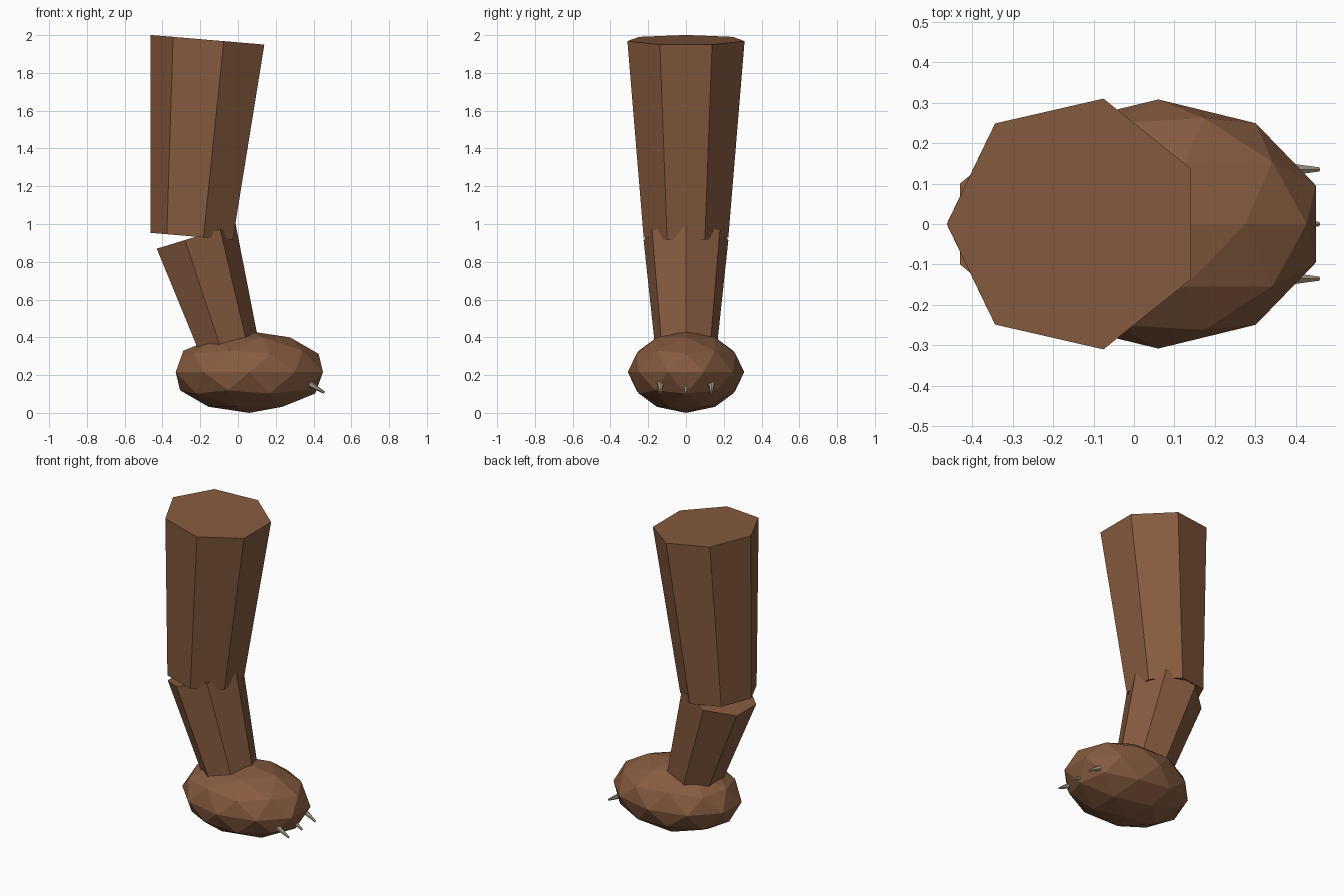
import bpy, bmesh
from math import sin, cos, pi
from mathutils import Vector

if "Cube" in bpy.data.objects:
    bpy.data.objects.remove(bpy.data.objects["Cube"])


def material(name, rgb):
    m = bpy.data.materials.new(name)
    m.diffuse_color = (*rgb, 1)
    m.use_nodes = True
    m.node_tree.nodes["Principled BSDF"].inputs["Base Color"].default_value = m.diffuse_color
    return m


BROWN = material("brown_hide", (0.24, 0.105, 0.05))
CLAW = material("claw_grey", (0.42, 0.36, 0.27))


def finish(name, bm, mat):
    bmesh.ops.recalc_face_normals(bm, faces=bm.faces)
    me = bpy.data.meshes.new(name)
    bm.to_mesh(me)
    bm.free()
    me.materials.append(mat)
    ob = bpy.data.objects.new(name, me)
    bpy.context.collection.objects.link(ob)
    return ob


def tapered(name, start, end, r1, r2, sides, phase, mat):
    """Flat-sided tapered limb between two points, capped at both ends."""
    start, end = Vector(start), Vector(end)
    side = Vector((0, 1, 0))
    across = side.cross((end - start).normalized())
    bm = bmesh.new()
    rings = []
    for c, r in ((start, r1), (end, r2)):
        angles = [phase + 2 * pi * i / sides for i in range(sides)]
        rings.append([bm.verts.new(c + r * (cos(a) * across + sin(a) * side)) for a in angles])
        bm.faces.new(rings[-1])
    for i in range(sides):
        j = (i + 1) % sides
        bm.faces.new((rings[0][i], rings[0][j], rings[1][j], rings[1][i]))
    return finish(name, bm, mat)


# Leg: thigh and shin meet at the knee
tapered("upper_leg", (-0.234, 0, 0.934), (-0.146, 0, 1.974), 0.23, 0.318, 7, pi, BROWN)
tapered("lower_leg", (-0.013, 0, 0.213), (-0.232, 0, 0.930), 0.152, 0.23, 7, 0, BROWN)

# Foot: faceted, flattened ball
bm = bmesh.new()
bmesh.ops.create_icosphere(bm, subdivisions=2, radius=1)
bmesh.ops.scale(bm, vec=(0.41, 0.308, 0.216), verts=bm.verts)
bmesh.ops.translate(bm, vec=(0.06, 0, 0.216), verts=bm.verts)
finish("foot", bm, BROWN)

# Three blunt claws at the toe
for i, y in enumerate((-0.135, 0, 0.135)):
    tapered(f"claw_{i + 1}", (0.36, y, 0.165), (0.457, y, 0.107), 0.02, 0.006, 6, 0, CLAW)
